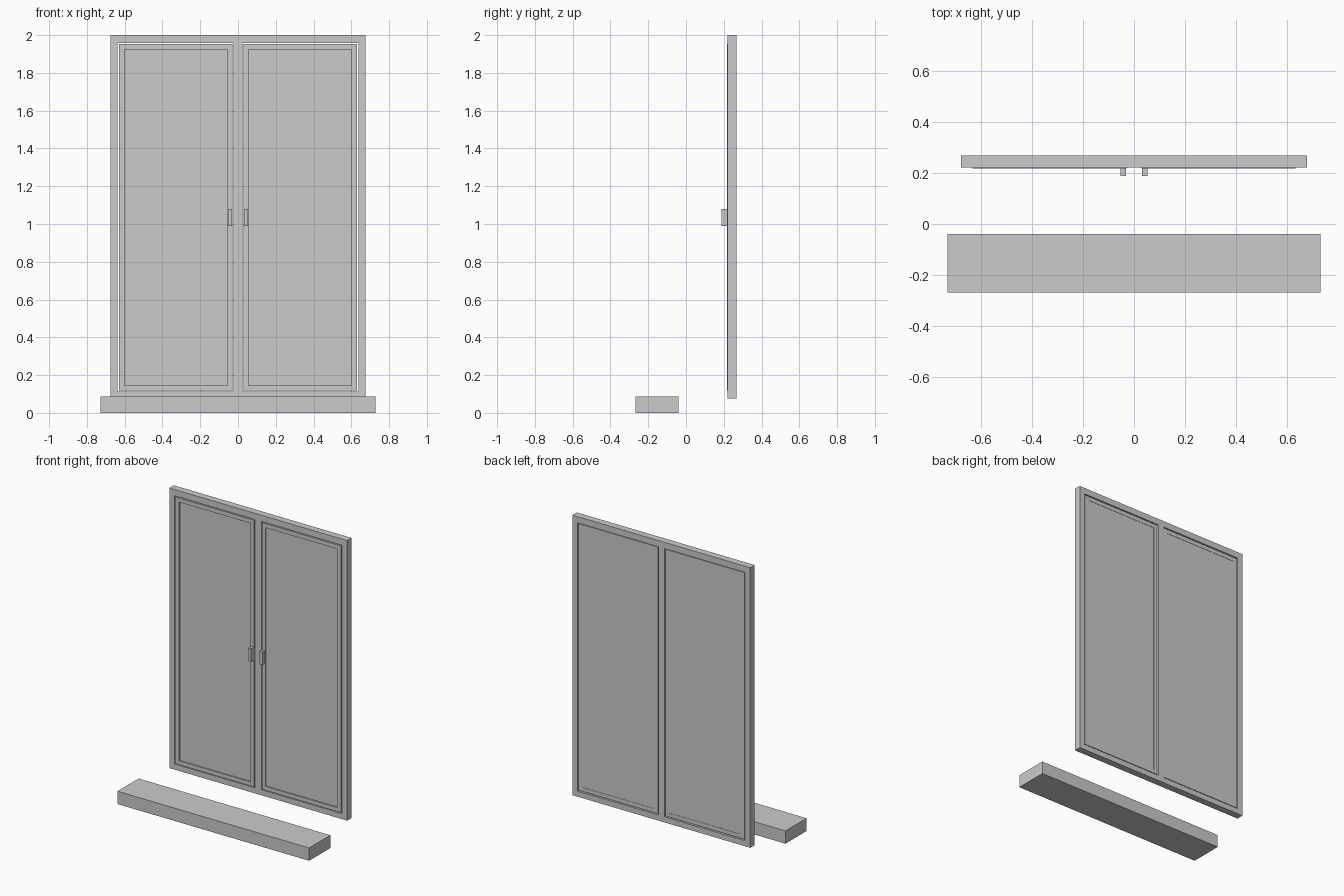
import bpy
import bmesh

if "Cube" in bpy.data.objects:
    bpy.data.objects.remove(bpy.data.objects["Cube"], do_unlink=True)

grey = bpy.data.materials.new("light grey")
grey.use_nodes = True
colour = (0.6, 0.6, 0.6, 1)
grey.diffuse_color = colour
grey.node_tree.nodes["Principled BSDF"].inputs["Base Color"].default_value = colour


def finish(name, bm):
    bmesh.ops.recalc_face_normals(bm, faces=bm.faces)
    mesh = bpy.data.meshes.new(name)
    bm.to_mesh(mesh)
    bm.free()
    mesh.materials.append(grey)
    obj = bpy.data.objects.new(name, mesh)
    bpy.context.collection.objects.link(obj)
    return obj


def box(name, x, y, z):
    bm = bmesh.new()
    bmesh.ops.create_cube(bm, size=1)
    for v in bm.verts:
        for axis, (low, high) in enumerate((x, y, z)):
            v.co[axis] = low if v.co[axis] < 0 else high
    return finish(name, bm)


def lattice(name, xs, y, zs, holes):
    """Slab on a grid of x and z lines, with the cells in holes left open."""
    bm = bmesh.new()
    grid = [[bm.verts.new((x, y[0], z)) for z in zs] for x in xs]
    for i in range(len(xs) - 1):
        for j in range(len(zs) - 1):
            if (i, j) not in holes:
                bm.faces.new((grid[i][j], grid[i + 1][j],
                              grid[i + 1][j + 1], grid[i][j + 1]))
    extruded = bmesh.ops.extrude_face_region(bm, geom=bm.faces[:])
    for item in extruded["geom"]:
        if isinstance(item, bmesh.types.BMVert):
            item.co.y = y[1]
    # Merge the coplanar cells into clean flat faces
    bmesh.ops.dissolve_limit(bm, angle_limit=0.01, verts=bm.verts[:],
                             edges=bm.edges[:])
    return finish(name, bm)


# Fixed outer frame with a central mullion
lattice("outer_frame", (-0.676, -0.638, -0.023, 0.023, 0.638, 0.676),
        (0.22, 0.268), (0.075, 0.113, 1.957, 2.0), {(1, 1), (3, 1)})

# Two opening leaves, each a sash, a pane and a handle
for side, s in (("left", 1), ("right", -1)):
    def span(a, b):
        return tuple(sorted((s * a, s * b)))

    lattice(side + "_sash", span(0.029, 0.056) + span(0.6, 0.631)
            if s > 0 else span(0.6, 0.631) + span(0.029, 0.056),
            (0.217, 0.264), (0.119, 0.146, 1.924, 1.952), {(1, 1)})
    box(side + "_pane", span(0.056, 0.6), (0.226, 0.262), (0.146, 1.924))
    box(side + "_handle", span(0.032, 0.053), (0.188, 0.217), (0.99, 1.08))

# Sill standing in front of the window
box("window_sill", (-0.729, 0.729), (-0.268, -0.039), (0, 0.088))
